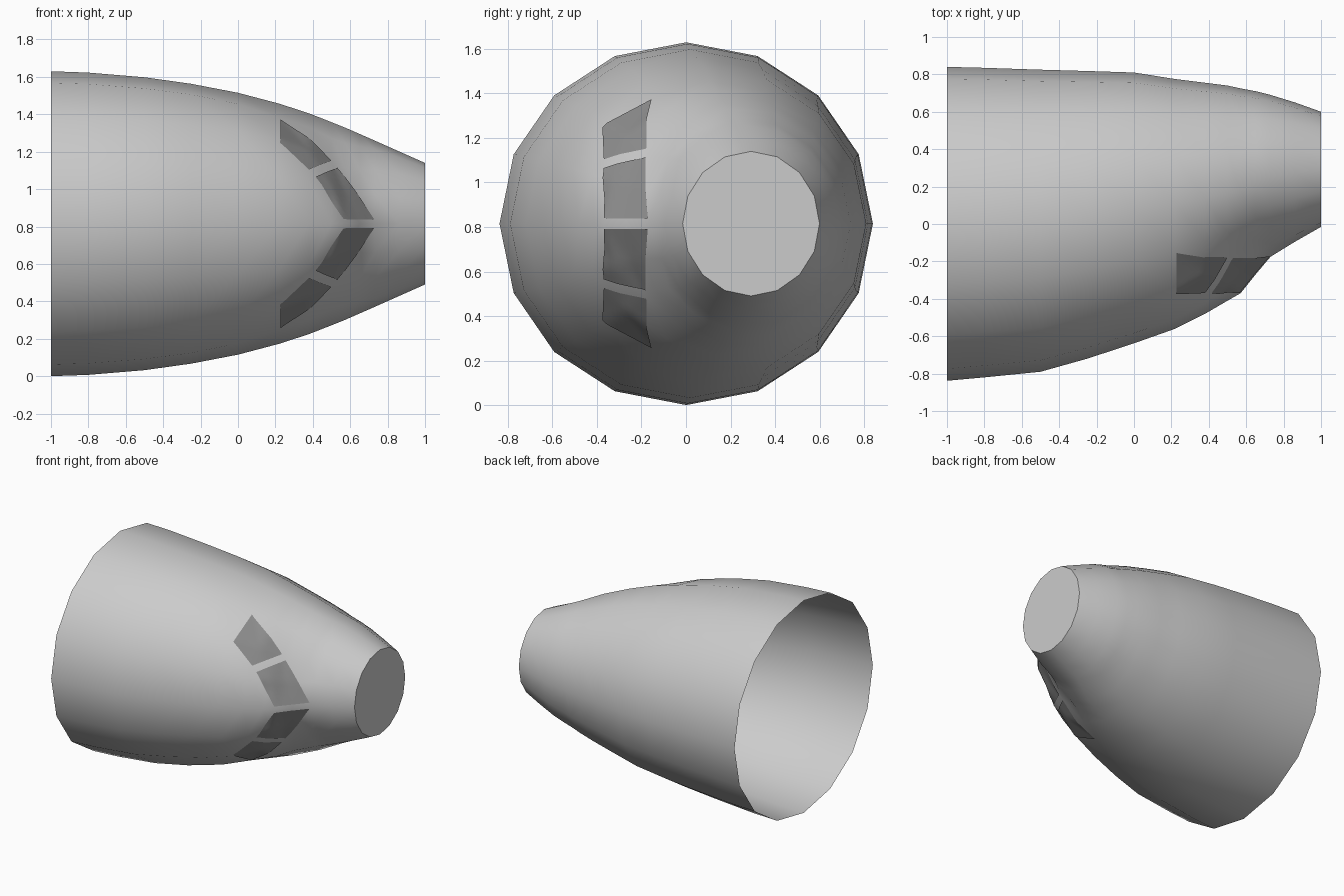
import bpy, bmesh, math
from mathutils import Vector
from mathutils.bvhtree import BVHTree

if "Cube" in bpy.data.objects:
    bpy.data.objects.remove(bpy.data.objects["Cube"])

SIDES, MID = 16, 0.815

# x, low y, high y, half height, squash of the windshield side at 22/45/67 degrees
STATIONS = [
    (-1.00, -0.838, 0.84, 0.815, 1, 1, 1),
    (-0.80, -0.82, 0.835, 0.808, 1, 1, 1),
    (-0.50, -0.79, 0.825, 0.783, 1, 1, 1),
    (-0.25, -0.72, 0.818, 0.748, 1, 1, 1),
    (0.00, -0.638, 0.81, 0.70, 1, 1, 0.99),
    (0.22, -0.56, 0.775, 0.642, 1, 0.99, 0.955),
    (0.38, -0.48, 0.755, 0.59, 0.98, 0.935, 0.945),
    (0.50, -0.41, 0.74, 0.543, 0.93, 0.85, 0.91),
    (0.57, -0.37, 0.725, 0.515, 0.84, 0.815, 0.91),
    (0.65, -0.27, 0.71, 0.48, 0.85, 0.86, 0.93),
    (0.73, -0.175, 0.69, 0.445, 0.92, 0.93, 0.97),
    (0.86, -0.095, 0.65, 0.387, 0.98, 0.98, 0.99),
    (1.00, -0.015, 0.60, 0.325, 1, 1, 1),
]

# window corners on the upper half (mirrored about the mid plane)
WINDOWS = {
    "front_window": [(0.525, -0.175, 1.11), (0.73, -0.175, 0.84),
                     (0.565, -0.37, 0.84), (0.415, -0.37, 1.065)],
    "side_window": [(0.22, -0.15, 1.365), (0.495, -0.175, 1.148),
                    (0.38, -0.37, 1.105), (0.22, -0.37, 1.245)],
}


def finish(bm, name, angle):
    mesh = bpy.data.meshes.new(name)
    bm.to_mesh(mesh)
    bm.free()
    ob = bpy.data.objects.new(name, mesh)
    bpy.context.collection.objects.link(ob)
    bpy.ops.object.select_all(action='DESELECT')
    ob.select_set(True)
    bpy.context.view_layer.objects.active = ob
    bpy.ops.object.shade_smooth_by_angle(angle=math.radians(angle))
    return ob


# nose shell: rings lofted along x, open at the back, capped at the tip
bm = bmesh.new()
rings = []
for x, lo, hi, hz, *squash in STATIONS:
    c, ry = (lo + hi) / 2, (hi - lo) / 2
    ring = []
    for k in range(SIDES):
        a = 2 * math.pi * k / SIDES
        m = min(k, SIDES - k)
        f = squash[m - 1] if 1 <= m <= 3 else 1
        ring.append(bm.verts.new((x, c - ry * f * math.cos(a), MID + hz * f * math.sin(a))))
    rings.append(ring)
for r, s in zip(rings, rings[1:]):
    for k in range(SIDES):
        n = (k + 1) % SIDES
        bm.faces.new((r[k], r[n], s[n], s[k]))
bm.faces.new(rings[-1])
bmesh.ops.recalc_face_normals(bm, faces=bm.faces)
tip = max(bm.faces, key=lambda f: f.calc_center_median().x)
if tip.normal.x < 0:
    bmesh.ops.reverse_faces(bm, faces=bm.faces)
bmesh.ops.triangulate(bm, faces=[f for f in bm.faces if len(f.verts) == 4])
bm.normal_update()
tree = BVHTree.FromBMesh(bm)
finish(bm, "nose_shell", 50)

# windows: small grids laid just above the shell
glass = bpy.data.materials.new("dark_glass")
glass.diffuse_color = (0.27, 0.27, 0.27, 1)
glass.use_nodes = True
glass.node_tree.nodes["Principled BSDF"].inputs["Base Color"].default_value = glass.diffuse_color
N = 10
for name, corners in WINDOWS.items():
    for side, tag in ((1, "upper"), (-1, "lower")):
        p = [Vector((x, y, MID + side * (z - MID))) for x, y, z in corners]
        bm = bmesh.new()
        grid = []
        for i in range(N + 1):
            a, b = p[0].lerp(p[1], i / N), p[3].lerp(p[2], i / N)
            row = []
            for j in range(N + 1):
                hit, nor, _, _ = tree.find_nearest(a.lerp(b, j / N))
                row.append(bm.verts.new(hit + nor * 0.005))
            grid.append(row)
        for i in range(N):
            for j in range(N):
                q = (grid[i][j], grid[i + 1][j], grid[i + 1][j + 1], grid[i][j + 1])
                bm.faces.new(q if side < 0 else q[::-1])
        bm.normal_update()
        if sum((f.normal for f in bm.faces), Vector()).y > 0:
            bmesh.ops.reverse_faces(bm, faces=bm.faces)
        finish(bm, f"{tag}_{name}", 60).data.materials.append(glass)
